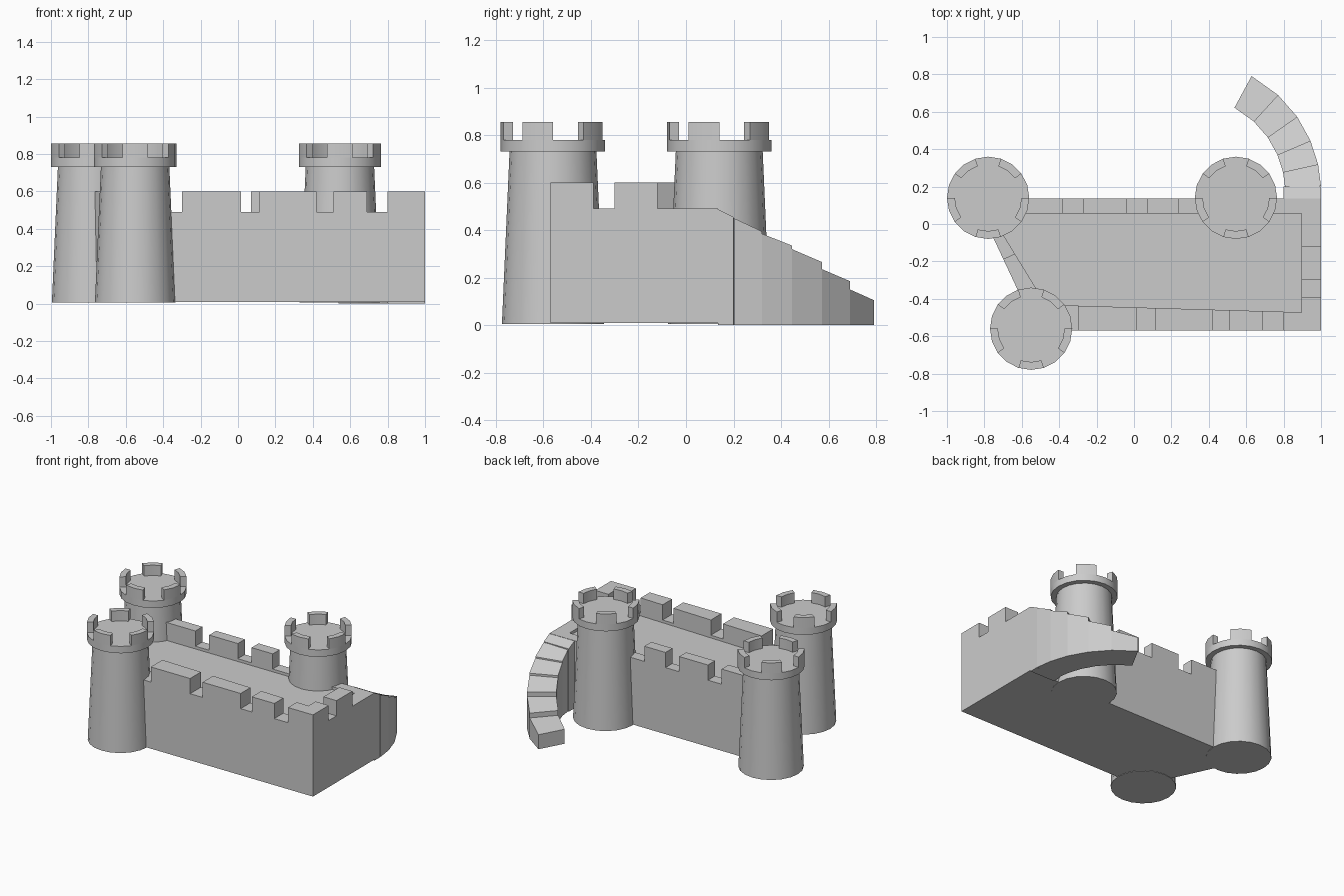
import bpy, bmesh
from math import sin, cos, radians
from mathutils import Vector
from mathutils.geometry import intersect_line_line

cube = bpy.data.objects.get("Cube")
if cube:
    bpy.data.objects.remove(cube, do_unlink=True)

stone = bpy.data.materials.new("grey_stone")
stone.use_nodes = True
GREY = (0.6, 0.6, 0.6, 1)
stone.diffuse_color = GREY
stone.node_tree.nodes["Principled BSDF"].inputs["Base Color"].default_value = GREY


def prism(bm, pts, z0, tops):
    """Solid over a flat outline; tops holds one top height per corner."""
    low = [bm.verts.new((x, y, z0)) for x, y in pts]
    high = [bm.verts.new((p[0], p[1], z)) for p, z in zip(pts, tops)]
    n = len(pts)
    bm.faces.new(low[::-1])
    bm.faces.new(high)
    for i in range(n):
        j = (i + 1) % n
        bm.faces.new((low[i], low[j], high[j], high[i]))


def finish(bm, name, smooth=False):
    bmesh.ops.recalc_face_normals(bm, faces=bm.faces)
    mesh = bpy.data.meshes.new(name)
    bm.to_mesh(mesh)
    bm.free()
    mesh.materials.append(stone)
    ob = bpy.data.objects.new(name, mesh)
    bpy.context.collection.objects.link(ob)
    if smooth:
        bpy.ops.object.select_all(action='DESELECT')
        ob.select_set(True)
        bpy.context.view_layer.objects.active = ob
        bpy.ops.object.shade_smooth_by_angle(angle=radians(30))
    return ob


def polar(cx, cy, r, deg):
    return (cx + r * cos(radians(deg)), cy + r * sin(radians(deg)))


# Castle body: outer wall, rim, and sunken courtyard floor
RIM, FLOOR, MERLON, BASE = 0.49, 0.47, 0.6, 0.008
outer = [(-0.52, -0.57), (1, -0.57), (1, 0.135), (-0.85, 0.135)]
inner = [(-0.47, -0.432), (0.895, -0.472), (0.895, 0.055), (-0.768, 0.055)]
bm = bmesh.new()
loops = [[bm.verts.new((x, y, z)) for x, y in ring] for ring, z in
         ((outer, BASE), (outer, RIM), (inner, RIM), (inner, FLOOR))]
for a, b in zip(loops, loops[1:]):
    for i in range(4):
        j = (i + 1) % 4
        bm.faces.new((a[i], a[j], b[j], b[i]))
bm.faces.new(loops[0][::-1])
bm.faces.new(loops[-1])
finish(bm, "castle_body")


# Battlements: blocks cut square to each wall, from the outer to the inner edge
def wall_merlons(name, side, axis, spans):
    a, b = (Vector((*outer[k % 4], 0)) for k in (side, side + 1))
    c, d = (Vector((*inner[k % 4], 0)) for k in (side, side + 1))
    across = Vector((-(b - a).y, (b - a).x, 0))
    bm = bmesh.new()
    for span in spans:
        front = [a.lerp(b, (v - a[axis]) / (b[axis] - a[axis])) for v in span]
        back = [intersect_line_line(p, p + across, c, d)[0] for p in front]
        pts = [p.xy for p in (front[0], front[1], back[1], back[0])]
        prism(bm, pts, RIM, [MERLON] * 4)
    finish(bm, name)


wall_merlons("front_battlements", 0, 0,
             [(-0.30, 0.015), (0.115, 0.42), (0.51, 0.69), (0.80, 1.0)])
wall_merlons("left_battlements", 1, 1, [(-0.475, -0.39), (-0.30, -0.12)])
wall_merlons("back_battlements", 2, 0,
             [(0.24, 0.07), (-0.04, -0.27), (-0.38, -0.62)])
wall_merlons("slanted_battlements", 3, 1, [(0.0, -0.19)])


# Towers: tapered shaft with an overhanging crown and five merlons
def tower(name, cx, cy):
    bm = bmesh.new()
    profile = [(0.215, 0.005), (0.183, 0.73), (0.22, 0.73), (0.22, 0.78)]
    rings = [[bm.verts.new((*polar(cx, cy, r, 18 * k), z)) for k in range(20)]
             for r, z in profile]
    for a, b in zip(rings, rings[1:]):
        for i in range(20):
            j = (i + 1) % 20
            bm.faces.new((a[i], a[j], b[j], b[i]))
    bm.faces.new(rings[0][::-1])
    bm.faces.new(rings[-1])
    for k in range(5):
        mid = 270 + 72 * k
        angles = (mid - 18, mid, mid + 18)
        pts = [polar(cx, cy, 0.22, t) for t in angles]
        pts += [polar(cx, cy, 0.178, t) for t in angles[::-1]]
        prism(bm, pts, 0.78, [0.855] * 6)
    finish(bm, name, smooth=True)


tower("front_tower", -0.55, -0.56)
tower("back_right_tower", -0.78, 0.14)
tower("back_left_tower", 0.545, 0.14)

# Curved stair: landing, then solid wedge steps sweeping down to the ground
bm = bmesh.new()
prism(bm, [(0.80, 0.135), (1, 0.135), (1, 0.20), (0.80, 0.20)], 0,
      [0.488, 0.488, 0.455, 0.455])
angles = [3, 12.5, 23.2, 35, 47.5, 61.5]
heights = [(0.45, 0.395), (0.385, 0.335), (0.32, 0.265),
           (0.235, 0.185), (0.15, 0.105)]
for t0, t1, (h0, h1) in zip(angles, angles[1:], heights):
    pts = [polar(0.289, 0.165, r, t) for r, t in
           ((0.52, t0), (0.712, t0), (0.712, t1), (0.52, t1))]
    prism(bm, pts, 0, [h0, h0, h1, h1])
finish(bm, "curved_stair")
